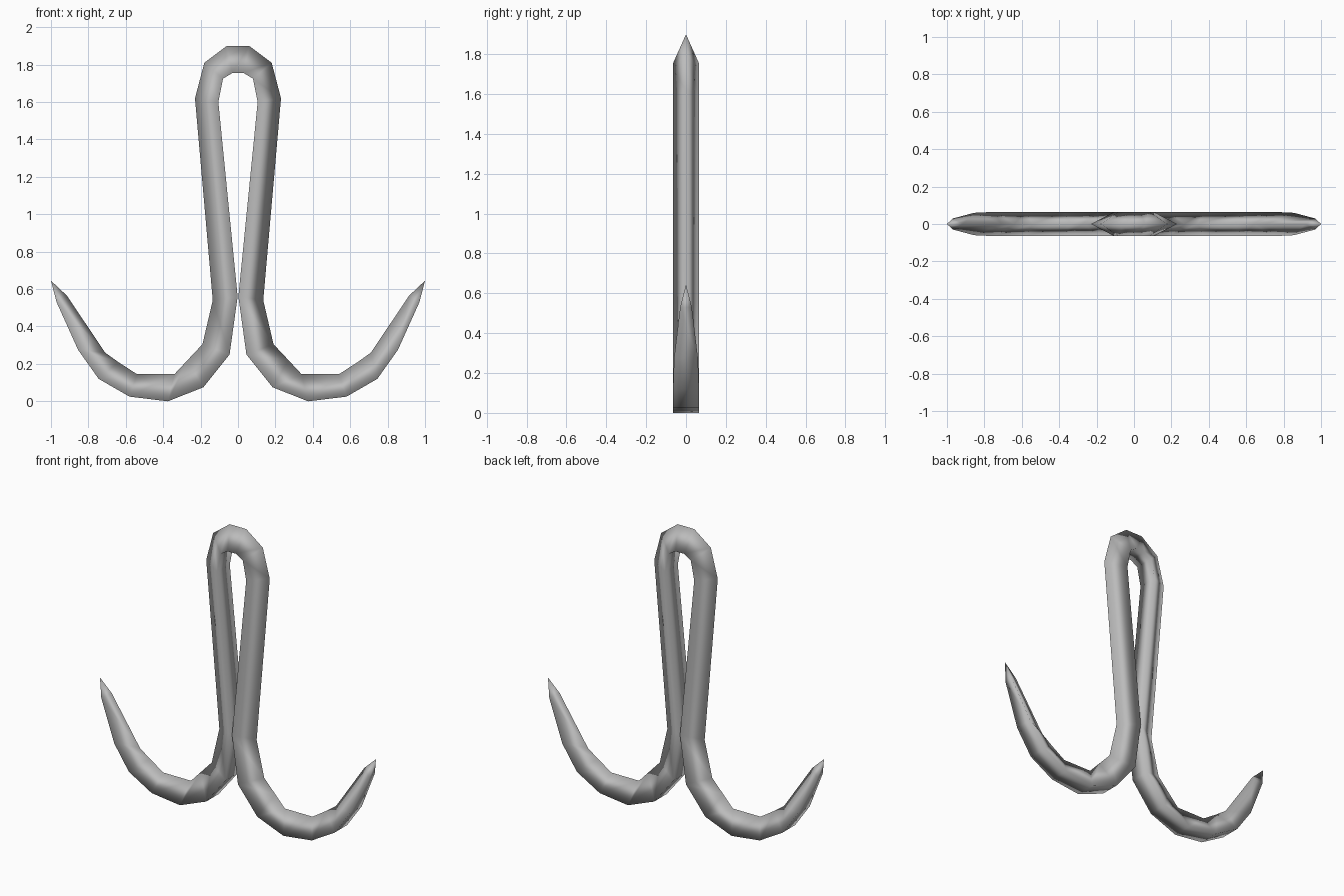
import bpy
import bmesh

default_cube = bpy.data.objects.get("Cube")
if default_cube:
    bpy.data.objects.remove(default_cube, do_unlink=True)

HALF_WIDTH = 0.065

# Half of the bent bar, from the top of the eye to the hook end.
# Each station: (ridge x, ridge z), (flat side x, flat side z), width factor
stations = [
    ((0.06, 1.90), (0.03, 1.755), 1),
    ((0.18, 1.81), (0.08, 1.725), 1),
    ((0.23, 1.62), (0.105, 1.60), 1),
    ((0.135, 0.54), (0.002, 0.56), 1),
    ((0.19, 0.305), (0.045, 0.25), 1),
    ((0.27, 0.22), (0.185, 0.075), 1),
    ((0.34, 0.145), (0.375, 0), 1),
    ((0.54, 0.145), (0.58, 0.025), 1),
    ((0.64, 0.21), (0.745, 0.12), 1),
    ((0.71, 0.26), (0.855, 0.275), 0.92),
    ((0.915, 0.565), (0.97, 0.53), 0.45),
]
tip = (1, 0.645)


def make_material(name, color, roughness):
    mat = bpy.data.materials.new(name)
    mat.use_nodes = True
    mat.diffuse_color = color
    shader = mat.node_tree.nodes["Principled BSDF"]
    shader.inputs["Base Color"].default_value = color
    shader.inputs["Roughness"].default_value = roughness
    return mat


def add_ring(bm, station, side):
    """Triangular section: one ridge point and two flat-side corners."""
    ridge, flat, factor = station
    half = HALF_WIDTH * factor
    return [
        bm.verts.new((side * ridge[0], 0, ridge[1])),
        bm.verts.new((side * flat[0], half, flat[1])),
        bm.verts.new((side * flat[0], -half, flat[1])),
    ]


# Sweep the triangular section along the whole bar, left tip to right tip
bm = bmesh.new()
rings = [add_ring(bm, s, -1) for s in reversed(stations)]
rings += [add_ring(bm, s, 1) for s in stations]
for a, b in zip(rings, rings[1:]):
    for i in range(3):
        j = (i + 1) % 3
        bm.faces.new((a[i], a[j], b[j], b[i]))

# Close both ends with sharp points
for ring, side in ((rings[0], -1), (rings[-1], 1)):
    point = bm.verts.new((side * tip[0], 0, tip[1]))
    for i in range(3):
        bm.faces.new((ring[i], ring[(i + 1) % 3], point))

bmesh.ops.recalc_face_normals(bm, faces=bm.faces)
for face in bm.faces:
    face.smooth = True

mesh = bpy.data.meshes.new("double_hook")
bm.to_mesh(mesh)
bm.free()
mesh.materials.append(make_material("grey metal", (0.5, 0.5, 0.5, 1), 0.5))

hook = bpy.data.objects.new("double_hook", mesh)
bpy.context.scene.collection.objects.link(hook)
